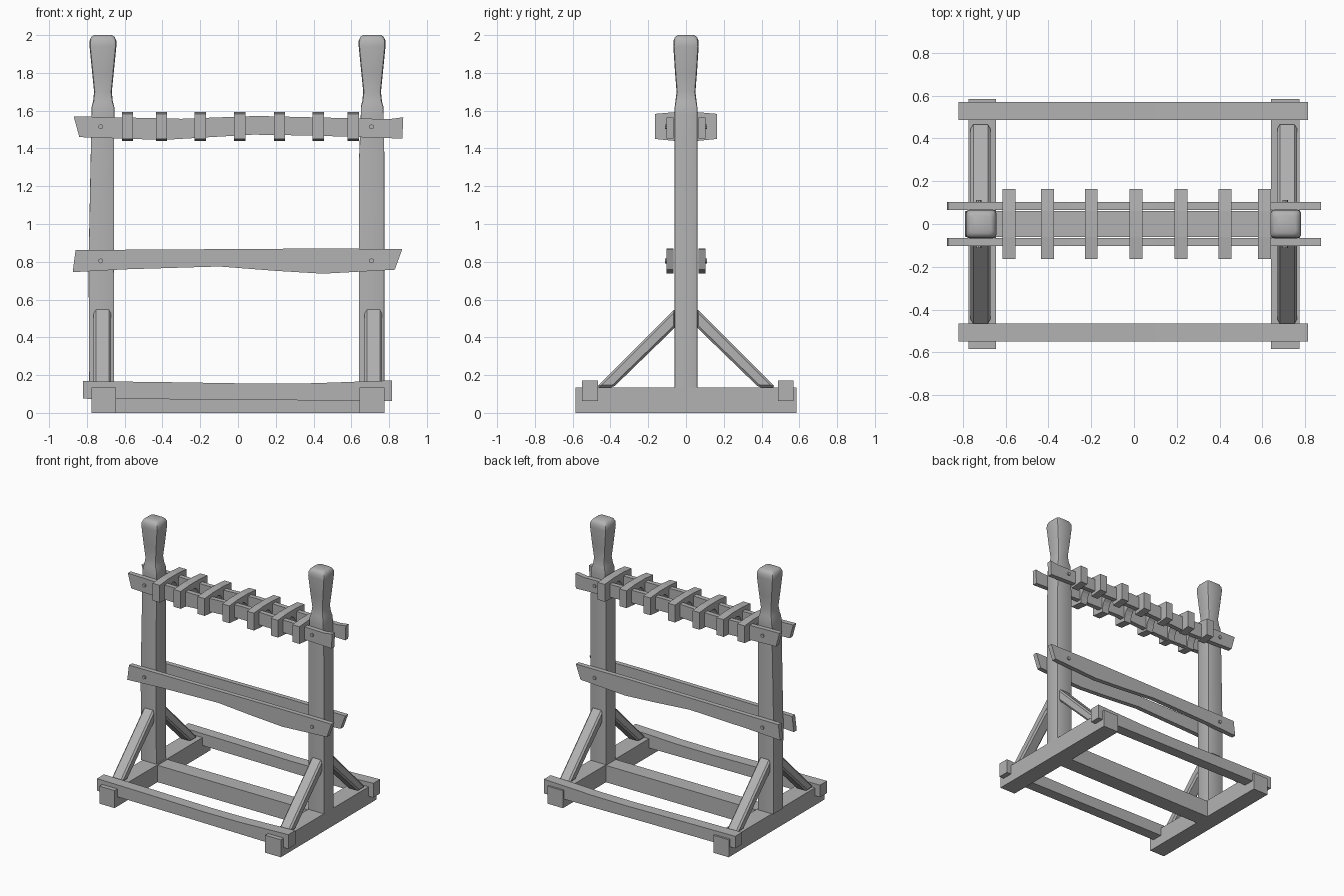
import bpy, bmesh, math

if "Cube" in bpy.data.objects:
    bpy.data.objects.remove(bpy.data.objects["Cube"], do_unlink=True)

# Single wood-grey material
wood = bpy.data.materials.new("plain_grey")
wood.use_nodes = True
colour = (0.45, 0.45, 0.45, 1)
wood.diffuse_color = colour
wood.node_tree.nodes["Principled BSDF"].inputs["Base Color"].default_value = colour


def finish(name, bm):
    bmesh.ops.recalc_face_normals(bm, faces=bm.faces)
    mesh = bpy.data.meshes.new(name)
    bm.to_mesh(mesh)
    bm.free()
    mesh.materials.append(wood)
    ob = bpy.data.objects.new(name, mesh)
    bpy.context.collection.objects.link(ob)
    return ob


def prism(name, outline, axis, start, end):
    """Extrude a side outline (u, z) along the x or y axis."""
    bm = bmesh.new()
    rings = []
    for d in (start, end):
        rings.append([bm.verts.new((d, u, z) if axis == "x" else (u, d, z))
                      for u, z in outline])
    n = len(outline)
    for ring in rings:
        bm.faces.new(ring)
    for i in range(n):
        j = (i + 1) % n
        bm.faces.new((rings[0][i], rings[0][j], rings[1][j], rings[1][i]))
    return finish(name, bm)


def box(name, x, y, z):
    return prism(name, [(x[0], z[0]), (x[1], z[0]), (x[1], z[1]), (x[0], z[1])], "y", *y)


def post(name, rings):
    """Loft rounded squares: (z, centre x, half width, half depth, corner radius)."""
    bm = bmesh.new()
    loops = []
    for z, cx, hx, hy, r in rings:
        loop = []
        for k, (sx, sy) in enumerate(((1, 1), (-1, 1), (-1, -1), (1, -1))):
            for step in range(3):
                a = math.pi / 2 * (k + step / 2)
                loop.append(bm.verts.new((cx + sx * (hx - r) + r * math.cos(a),
                                          sy * (hy - r) + r * math.sin(a), z)))
        loops.append(loop)
    for lo, hi in zip(loops, loops[1:]):
        n = len(lo)
        for i in range(n):
            j = (i + 1) % n
            bm.faces.new((lo[i], lo[j], hi[j], hi[i]))
    bm.faces.new(loops[0])
    bm.faces.new(loops[-1])
    ob = finish(name, bm)
    bpy.ops.object.select_all(action="DESELECT")
    bpy.context.view_layer.objects.active = ob
    ob.select_set(True)
    bpy.ops.object.shade_smooth_by_angle(angle=math.radians(35))


# Upright posts with carved grips
def grip(cx):
    return [(1.58, cx, .06, .06, .003), (1.62, cx, .06, .06, .008),
            (1.65, cx, .052, .056, .012), (1.70, cx, .047, .05, .014),
            (1.80, cx, .057, .058, .014), (1.94, cx, .071, .067, .016),
            (1.97, cx, .071, .066, .018), (1.99, cx, .062, .058, .02),
            (2.0, cx, .048, .044, .02)]


post("right_post", [(.135, -.722, .066, .06, .003), (.8, -.724, .067, .06, .003),
                    (1.35, -.718, .062, .06, .003)] + grip(-.715))
post("left_post", [(.135, .708, .067, .06, .003),
                   (1.35, .708, .067, .06, .003)] + grip(.71))

# Feet and braces on each side
brace = [(.055, .555), (.475, .135), (.385, .135), (.055, .455)]
for side, x0, x1 in (("right", -.775, -.645), ("left", .642, .775)):
    box(side + "_foot", (x0, x1), (-.585, .585), (0, .135))
    mid = (x0 + x1) / 2 - (.008 if side == "right" else -.008)
    for end, s in (("front", -1), ("back", 1)):
        ob = prism(f"{side}_{end}_brace", [(s * y, z) for y, z in brace],
                   "x", mid - .046, mid + .046)
        bevel = ob.modifiers.new("worn_edges", "BEVEL")
        bevel.width = .012
        bevel.segments = 1

# Base rails and centre beam
rail = [(-.82, .075), (0, .07), (.815, .062), (.815, .172), (.4, .157), (.1, .155), (-.4, .163), (-.82, .168)]
prism("front_rail", rail, "y", -.55, -.465)
prism("back_rail", rail, "y", .487, .57)
box("centre_beam", (-.65, .65), (-.06, .06), (0, .13))

# Paired planks clamped to the posts
middle = [(-.875, .745), (-.6, .76), (-.1, .775), (.2, .752), (.45, .737), (.83, .758),
          (.87, .868), (.4, .87), (-.86, .862)]
upper = [(-.84, .1), (-.4, .085), (.08, .113), (.4, .108), (.87, .092),
         (.875, .205), (.8, .195), (.1, .212), (-.3, .197), (-.87, .21)]
upper = [(x, z + 1.36) for x, z in upper]
for end, s in (("front", -1), ("back", 1)):
    prism(end + "_middle_plank", middle, "y", s * .066, s * .102)
    prism(end + "_upper_plank", upper, "y", s * .066, s * .102)
    # Pegs through planks
    for x in (-.727, .707):
        for z in (.805, 1.515):
            dot = [(x + .013 * math.cos(k * math.pi / 4), z + .013 * math.sin(k * math.pi / 4))
                   for k in range(8)]
            prism(end + "_peg", dot, "y", s * .095, s * .112)

# Arched holders straddling the upper planks
arch = [(.058 * math.cos(k * math.pi / 8), 1.46 + .085 * math.sin(k * math.pi / 8)) for k in range(9)]
holder = [(-.06, 1.44), (-.163, 1.45), (-.163, 1.583), (-.06, 1.592),
          (.06, 1.592), (.163, 1.583), (.163, 1.45), (.06, 1.44)] + arch
for x in (-.585, -.405, -.2, .01, .22, .425, .61):
    prism("holder", holder, "x", x - .03, x + .03)
